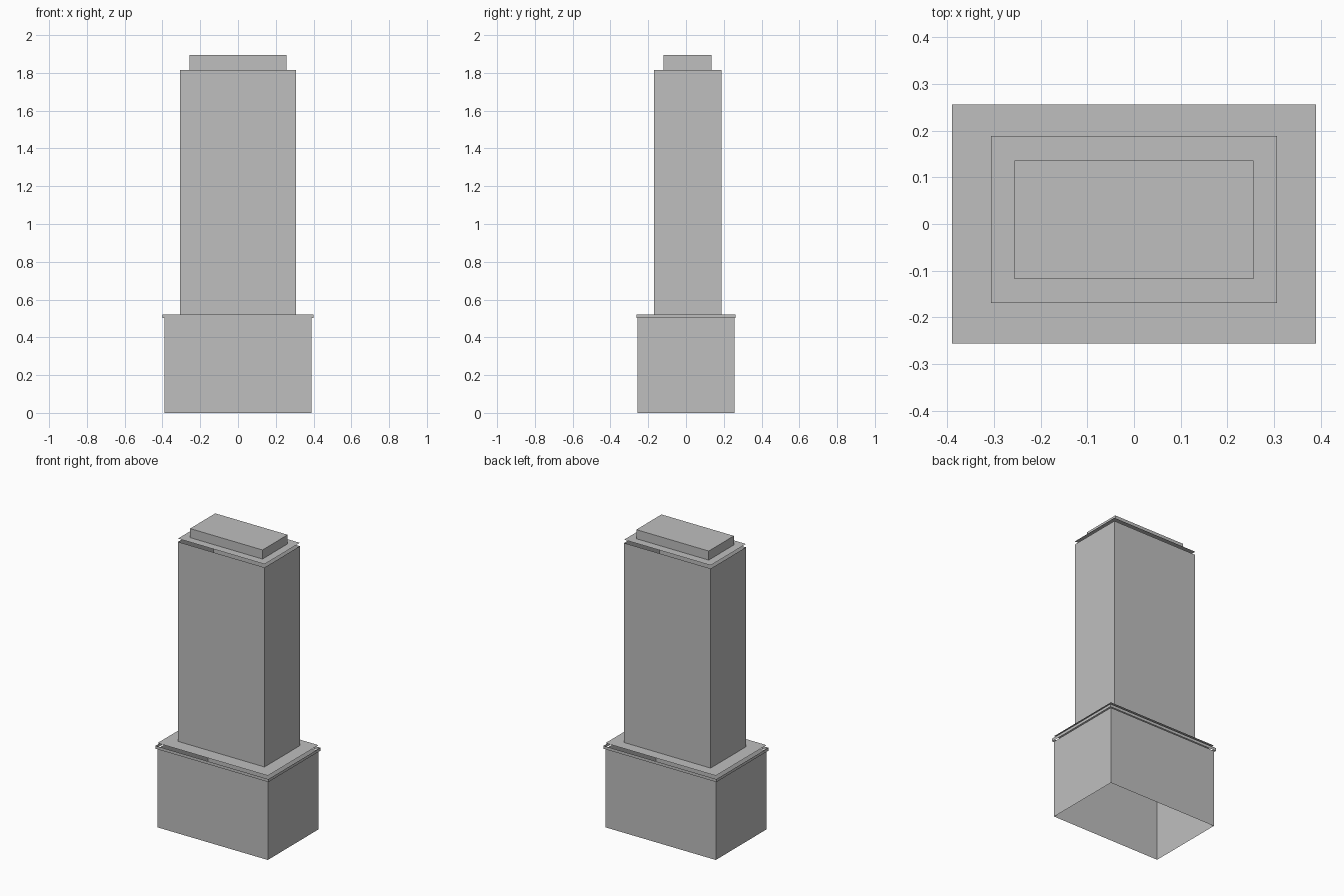
import bpy
import bmesh

if "Cube" in bpy.data.objects:
    bpy.data.objects.remove(bpy.data.objects["Cube"], do_unlink=True)

grey = bpy.data.materials.new("concrete_grey")
grey.use_nodes = True
colour = (0.52, 0.52, 0.52, 1.0)
grey.diffuse_color = colour
grey.node_tree.nodes["Principled BSDF"].inputs["Base Color"].default_value = colour


def finish(name, bm):
    mesh = bpy.data.meshes.new(name)
    bm.to_mesh(mesh)
    bm.free()
    mesh.materials.append(grey)
    obj = bpy.data.objects.new(name, mesh)
    bpy.context.collection.objects.link(obj)
    return obj


def outline(bm, half_x, y0, y1, z):
    corners = [(-half_x, y0), (half_x, y0), (half_x, y1), (-half_x, y1)]
    return [bm.verts.new((x, y, z)) for x, y in corners]


def walls(name, half_x, y0, y1, z0, z1, capped=False):
    """Four upright sheets, open below, with an optional top."""
    bm = bmesh.new()
    low = outline(bm, half_x, y0, y1, z0)
    high = outline(bm, half_x, y0, y1, z1)
    for i in range(4):
        j = (i + 1) % 4
        bm.faces.new((low[i], low[j], high[j], high[i]))
    if capped:
        bm.faces.new(high)
    return finish(name, bm)


def slab(name, half_x, y0, y1, z):
    """A flat roof sheet."""
    bm = bmesh.new()
    bm.faces.new(outline(bm, half_x, y0, y1, z))
    return finish(name, bm)


# Podium: open shell, thin band around its top, raised roof sheet
walls("podium_walls", 0.39, -0.256, 0.256, 0.0, 0.503)
walls("podium_band", 0.399, -0.263, 0.263, 0.503, 0.522)
slab("podium_roof", 0.39, -0.256, 0.256, 0.539)

# Tower, set slightly back, with its own raised roof sheet
walls("tower_walls", 0.306, -0.169, 0.188, 0.52, 1.815)
slab("tower_roof", 0.306, -0.169, 0.188, 1.836)

# Rooftop plant room
walls("plant_room", 0.256, -0.118, 0.136, 1.815, 1.894, capped=True)

# Hairline mast: a single edge up to full height
bm = bmesh.new()
bm.edges.new([bm.verts.new((0, 0, z)) for z in (1.894, 2.0)])
finish("mast_line", bm)
